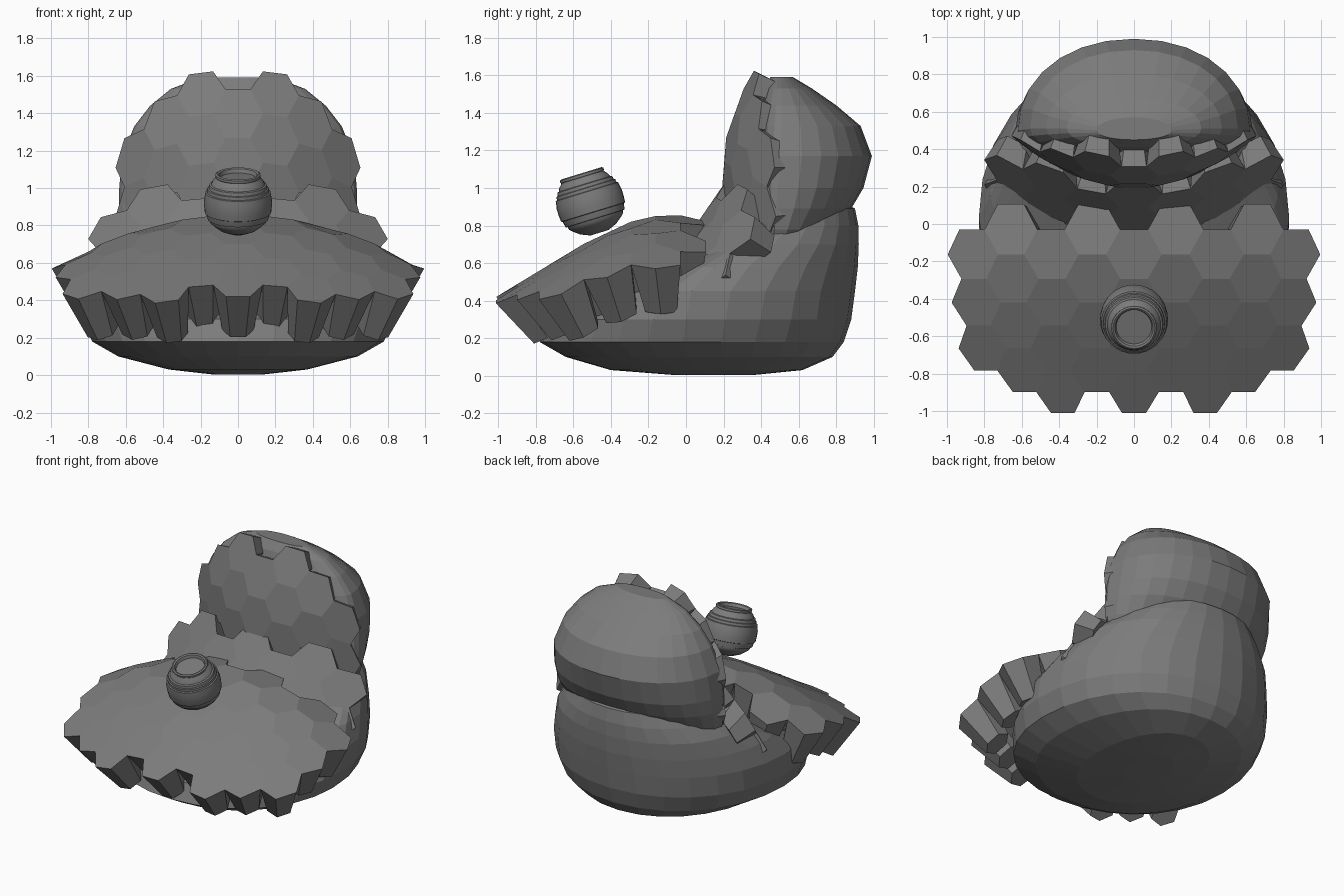
import bpy, bmesh, math
from mathutils import Vector, Matrix

if "Cube" in bpy.data.objects:
    bpy.data.objects.remove(bpy.data.objects["Cube"])

grey = bpy.data.materials.new("dark_grey")
grey.diffuse_color = (0.2, 0.2, 0.2, 1)
grey.use_nodes = True
grey.node_tree.nodes["Principled BSDF"].inputs["Base Color"].default_value = grey.diffuse_color


def finish(name, bm):
    bmesh.ops.recalc_face_normals(bm, faces=bm.faces)
    mesh = bpy.data.meshes.new(name)
    bm.to_mesh(mesh)
    bm.free()
    mesh.materials.append(grey)
    ob = bpy.data.objects.new(name, mesh)
    bpy.context.collection.objects.link(ob)
    return ob


def interp(pts, t):
    if t <= pts[0][0]:
        return pts[0][1]
    for (a, va), (b, vb) in zip(pts, pts[1:]):
        if t <= b:
            return va + (vb - va) * (t - a) / (b - a)
    return pts[-1][1]


def skin(bm, rings):
    for a, b in zip(rings, rings[1:]):
        n = len(a)
        for i in range(n):
            j = (i + 1) % n
            bm.faces.new((a[i], a[j], b[j], b[i]))
    bm.faces.new(rings[0])
    bm.faces.new(rings[-1])


def shell(name, layers, n=28, power=2.1):
    """Rounded cushion from layers of (height, front y, widest y, back y, half width)."""
    bm = bmesh.new()
    rings = []
    for z, y0, ym, y1, hx in layers:
        ring = []
        for i in range(n):
            a = 2 * math.pi * i / n
            c, s = math.cos(a), math.sin(a)
            x = math.copysign(abs(c) ** (2 / power), c) * hx
            y = abs(s) ** (2 / power) * ((y1 - ym) if s > 0 else (y0 - ym))
            ring.append(bm.verts.new((x, ym + y, z)))
        rings.append(ring)
    skin(bm, rings)
    return finish(name, bm)


def hex_sheet(name, cells, pitch, height, surface, inward, taper):
    """Tapered hexagonal blocks laid over a curved surface."""
    bm = bmesh.new()
    r = pitch / 1.5
    for u, v in cells:
        centre = Vector(surface(u, v))
        step = Vector(inward(centre))
        outline = [(r, 0), (r / 2, height / 2), (-r / 2, height / 2),
                   (-r, 0), (-r / 2, -height / 2), (r / 2, -height / 2)]
        top = [Vector(surface(u + du, v + dv)) for du, dv in outline]
        low = [centre + (p - centre) * taper + step for p in top]
        skin(bm, [[bm.verts.new(p) for p in top], [bm.verts.new(p) for p in low]])
    return finish(name, bm)


def columns(pitch, rows):
    """Mirror columns about the middle; rows[i] lists the centres of column i."""
    return [(s * i * pitch, v) for i, vs in enumerate(rows)
            for v in vs for s in ((1,) if i == 0 else (1, -1))]


# Lower body
shell("lower_body", [
    (0.003, -0.05, 0.15, 0.35, 0.13), (0.03, -0.40, 0.05, 0.62, 0.37),
    (0.10, -0.64, 0.0, 0.78, 0.64), (0.18, -0.78, -0.02, 0.84, 0.78),
    (0.30, -0.73, 0.0, 0.88, 0.83), (0.45, -0.45, 0.03, 0.90, 0.83),
    (0.58, -0.10, 0.15, 0.915, 0.77), (0.70, 0.15, 0.33, 0.92, 0.68),
    (0.80, 0.30, 0.42, 0.918, 0.58), (0.89, 0.36, 0.46, 0.90, 0.50),
    (0.93, 0.42, 0.50, 0.82, 0.40)])

# Upper body behind the backrest
shell("upper_body", [
    (0.60, 0.36, 0.45, 0.54, 0.46), (0.68, 0.35, 0.46, 0.65, 0.59),
    (0.78, 0.34, 0.47, 0.77, 0.625), (0.89, 0.34, 0.48, 0.88, 0.635),
    (1.00, 0.34, 0.49, 0.945, 0.635), (1.17, 0.33, 0.50, 0.99, 0.62),
    (1.33, 0.35, 0.51, 0.93, 0.555), (1.44, 0.38, 0.51, 0.80, 0.47),
    (1.53, 0.41, 0.51, 0.67, 0.36), (1.59, 0.45, 0.50, 0.57, 0.20)])

# Seat: domed sheet of hexagonal blocks
seat_profile = [(-1, .42), (-.75, .58), (-.5, .73), (-.3, .82), (-.15, .86), (0, .855), (.1, .83)]


def seat_surface(u, v):
    y = v + 0.08 * v * v
    x = u * (1 - 0.14 * y * y) * (1 - 0.04 * u * u)
    return x, y, interp(seat_profile, y) - (0.31 + 0.13 * y) * x * x


even = [-0.165 - 0.27 * k for k in range(4)]
odd = [-0.03 - 0.27 * k for k in range(4)]
hex_sheet("seat", columns(0.224, [even, odd, even, odd, even[:3]]), 0.224, 0.27, seat_surface,
          lambda c: (-0.11 * c.x, -0.18 * c.y, -0.275 - 0.04 * c.y), 0.64)


# Band of blocks between the seat and the backrest
def band_surface(u, v):
    x = u * (1 - 0.06 * u * u)
    return x, 0.13 + 0.40 * x * x + 0.55 * v, 0.92 - 0.20 * x * x + 0.8 * v


hex_sheet("lumbar_band", columns(0.228, [[0.04, -0.2], [-0.08, -0.32], [0.04, -0.2], [-0.08, -0.32]]),
          0.228, 0.24, band_surface,
          lambda c: (-0.06 * c.x, 0.13, -0.08), 0.75)

# Backrest: curved sheet of hexagonal blocks
back_profile = [(.9, .2), (1, .19), (1.2, .195), (1.35, .23), (1.5, .29), (1.62, .35)]


def back_surface(u, v):
    x = u * (1 - 0.2 * u * u)
    z = v - 0.3 * u * u - 1.2 * max(0, v - 1.5) ** 2
    return x, interp(back_profile, z) + 0.65 * x * x, z


hex_sheet("backrest", columns(0.2, [[1.40, 1.14], [1.53, 1.27, 1.01], [1.40, 1.14], [1.27, 1.01]]),
          0.2, 0.26, back_surface,
          lambda c: (-0.08 * c.x, 0.14, -0.06 * (c.z - 0.9)), 0.75)

# Ribbed round pot resting on the seat
pot_profile = [
    (.05, -.168), (.10, -.147), (.135, -.12), (.15, -.105), (.154, -.09), (.163, -.088),
    (.168, -.07), (.171, -.055), (.178, -.052), (.181, -.02), (.181, .02), (.176, .045),
    (.174, .06), (.166, .063), (.164, .08), (.157, .083), (.153, .10), (.143, .104),
    (.135, .122), (.122, .135), (.118, .142), (.121, .147), (.121, .158), (.112, .163),
    (.102, .158), (.095, .137)]
bm = bmesh.new()
skin(bm, [[bm.verts.new((r * math.cos(a), r * math.sin(a), h))
           for a in (2 * math.pi * i / 32 for i in range(32))] for r, h in pot_profile])
bm.transform(Matrix.Translation((0, -0.51, 0.922)) @ Matrix.Rotation(math.radians(17), 4, 'X'))
pot = finish("ribbed_pot", bm)
bpy.context.view_layer.objects.active = pot
pot.select_set(True)
bpy.ops.object.shade_smooth_by_angle(angle=math.radians(30))
